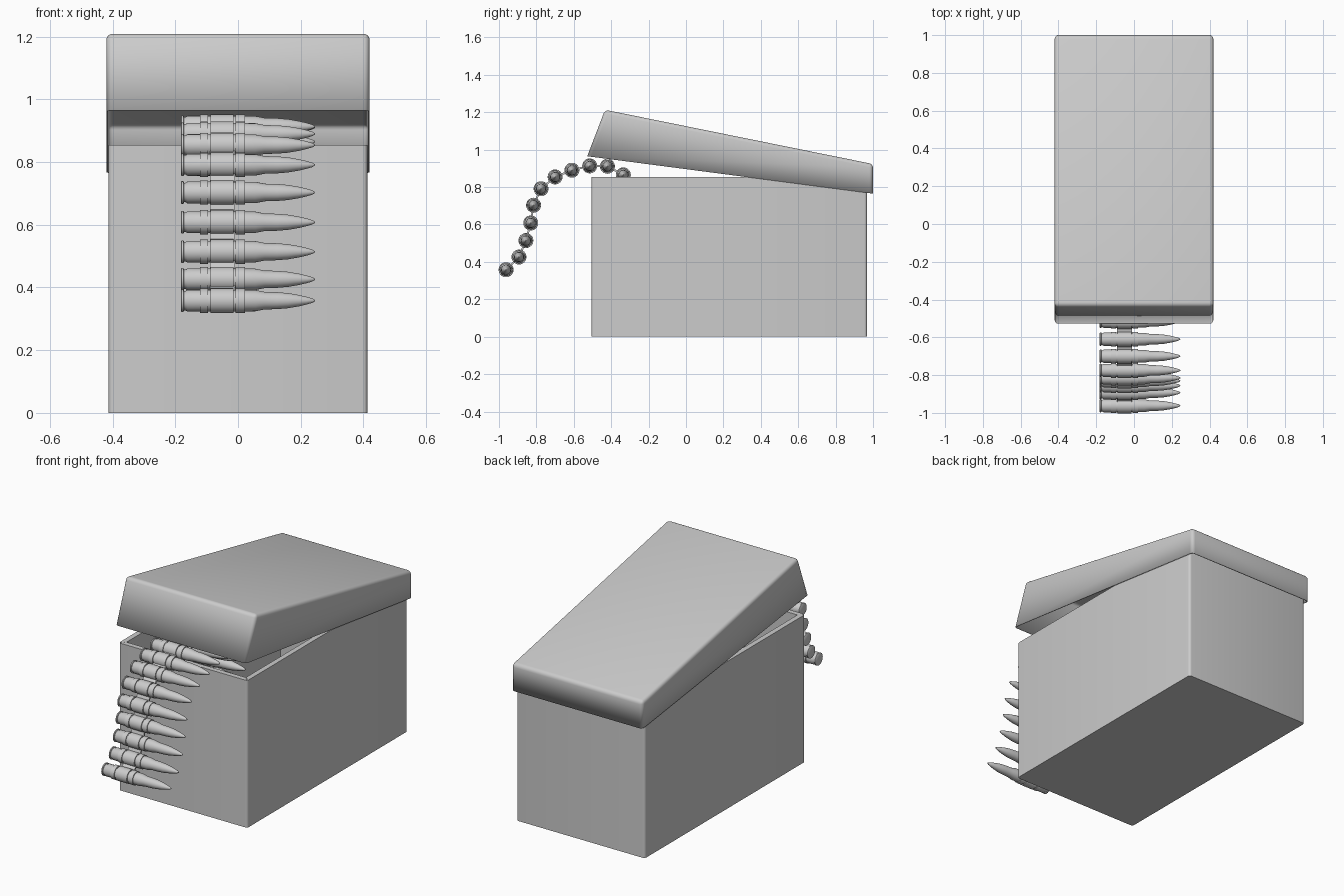
import bpy, bmesh, math
from mathutils import Matrix, Vector

if "Cube" in bpy.data.objects:
    bpy.data.objects.remove(bpy.data.objects["Cube"])


def finish(bm, name, angle=35):
    bmesh.ops.recalc_face_normals(bm, faces=bm.faces)
    me = bpy.data.meshes.new(name)
    bm.to_mesh(me)
    bm.free()
    ob = bpy.data.objects.new(name, me)
    bpy.context.collection.objects.link(ob)
    bpy.ops.object.select_all(action='DESELECT')
    ob.select_set(True)
    bpy.context.view_layer.objects.active = ob
    bpy.ops.object.shade_smooth_by_angle(angle=math.radians(angle))
    return ob


def prism(profile, half_width):
    """Extrude a (y, z) profile across x."""
    bm = bmesh.new()
    face = bm.faces.new([bm.verts.new((-half_width, y, z)) for y, z in profile])
    ext = bmesh.ops.extrude_face_region(bm, geom=[face])
    moved = [v for v in ext['geom'] if isinstance(v, bmesh.types.BMVert)]
    bmesh.ops.translate(bm, verts=moved, vec=(2 * half_width, 0, 0))
    bmesh.ops.recalc_face_normals(bm, faces=bm.faces)
    return bm


def revolve(bm, profile, closed=False, steps=24):
    """Turn an (x, radius) profile around the x axis."""
    rings = []
    for x, r in profile:
        rings.append([bm.verts.new((x, r * math.cos(2 * math.pi * i / steps),
                                    r * math.sin(2 * math.pi * i / steps)))
                      for i in range(steps)])
    pairs = list(zip(rings, rings[1:]))
    if closed:
        pairs.append((rings[-1], rings[0]))
    for a, b in pairs:
        for i in range(steps):
            j = (i + 1) % steps
            bm.faces.new((a[i], a[j], b[j], b[i]))
    if not closed:
        bm.faces.new(rings[0])
        bm.faces.new(rings[-1])


# Hollow box with rounded upright corners
bm = prism([(-0.505, 0), (0.968, 0), (0.968, 0.855), (-0.505, 0.855)], 0.413)
upright = [e for e in bm.edges if abs(e.verts[0].co.z - e.verts[1].co.z) > 0.5]
bmesh.ops.bevel(bm, geom=upright, offset=0.015, segments=4, profile=0.5, affect='EDGES')
top = max(bm.faces, key=lambda f: f.calc_center_median().z)
bmesh.ops.inset_region(bm, faces=[top], thickness=0.03)
ext = bmesh.ops.extrude_face_region(bm, geom=[top])
bmesh.ops.translate(bm, vec=(0, 0, -0.82),
                    verts=[v for v in ext['geom'] if isinstance(v, bmesh.types.BMVert)])
if top.is_valid:
    bmesh.ops.delete(bm, geom=[top], context='FACES_ONLY')
finish(bm, "box")

# Tilted lid, open underneath, with soft edges
bm = prism([(-0.528, 0.965), (1.0, 0.765), (1.0, 0.923), (-0.433, 1.213)], 0.42)
bm.faces.ensure_lookup_table()
under = min(bm.faces, key=lambda f: f.normal.z)
bmesh.ops.delete(bm, geom=[under], context='FACES_ONLY')
bmesh.ops.bevel(bm, geom=[e for e in bm.edges if not e.is_boundary],
                offset=0.02, segments=4, profile=0.5, affect='EDGES')
lid = finish(bm, "lid")
bmesh_fix = bmesh.new()
bmesh_fix.from_mesh(lid.data)
roof = max(bmesh_fix.faces, key=lambda f: f.calc_area())
if roof.normal.z < 0:
    bmesh.ops.reverse_faces(bmesh_fix, faces=bmesh_fix.faces)
    bmesh_fix.to_mesh(lid.data)
bmesh_fix.free()
shell = lid.modifiers.new("shell", 'SOLIDIFY')
shell.thickness = 0.006
shell.offset = -1

# One cartridge: rim, groove, case, shoulder, pointed tip
bm = bmesh.new()
revolve(bm, [(-0.182, 0.033), (-0.180, 0.036), (-0.174, 0.036), (-0.172, 0.031),
             (-0.167, 0.031), (-0.161, 0.035), (0.055, 0.034), (0.085, 0.028),
             (0.125, 0.027), (0.160, 0.024), (0.195, 0.018), (0.220, 0.012),
             (0.237, 0.007), (0.245, 0.002)])
cartridge_mesh = finish(bm, "cartridge_1")

# One belt link: two narrow loops and a wide centre loop
bm = bmesh.new()
for x0, x1, r in ((-0.122, -0.096, 0.039), (-0.088, -0.014, 0.040), (-0.008, 0.022, 0.039)):
    revolve(bm, [(x0, 0.033), (x0, r), (x1, r), (x1, 0.033)], closed=True)
link_loops = finish(bm, "link_loops_1")

# Belt path in (y, z), running over the front wall into the box
path = [(-0.962, 0.358), (-0.893, 0.426), (-0.856, 0.514), (-0.830, 0.608),
        (-0.815, 0.703), (-0.775, 0.791), (-0.700, 0.854), (-0.610, 0.890),
        (-0.515, 0.913), (-0.420, 0.911), (-0.335, 0.865), (-0.280, 0.788), (-0.25, 0.697)]
for n, (y, z) in enumerate(path, 1):
    for src, name in ((cartridge_mesh, "cartridge"), (link_loops, "link_loops")):
        ob = src
        if n > 1:
            ob = src.copy()
            ob.name = f"{name}_{n}"
            bpy.context.collection.objects.link(ob)
        ob.location = (0, y, z)

# Small plates joining neighbouring links
for n, (a, b) in enumerate(zip(path, path[1:]), 1):
    dy, dz = b[0] - a[0], b[1] - a[1]
    bm = bmesh.new()
    gap = math.hypot(dy, dz) - 0.06
    bmesh.ops.create_cube(bm, size=1, matrix=Matrix.Diagonal(Vector((0.08, gap, 0.01, 1))))
    plate = finish(bm, f"link_plate_{n}")
    plate.location = (-0.05, (a[0] + b[0]) / 2, (a[1] + b[1]) / 2)
    plate.rotation_euler.x = math.atan2(dz, dy)
